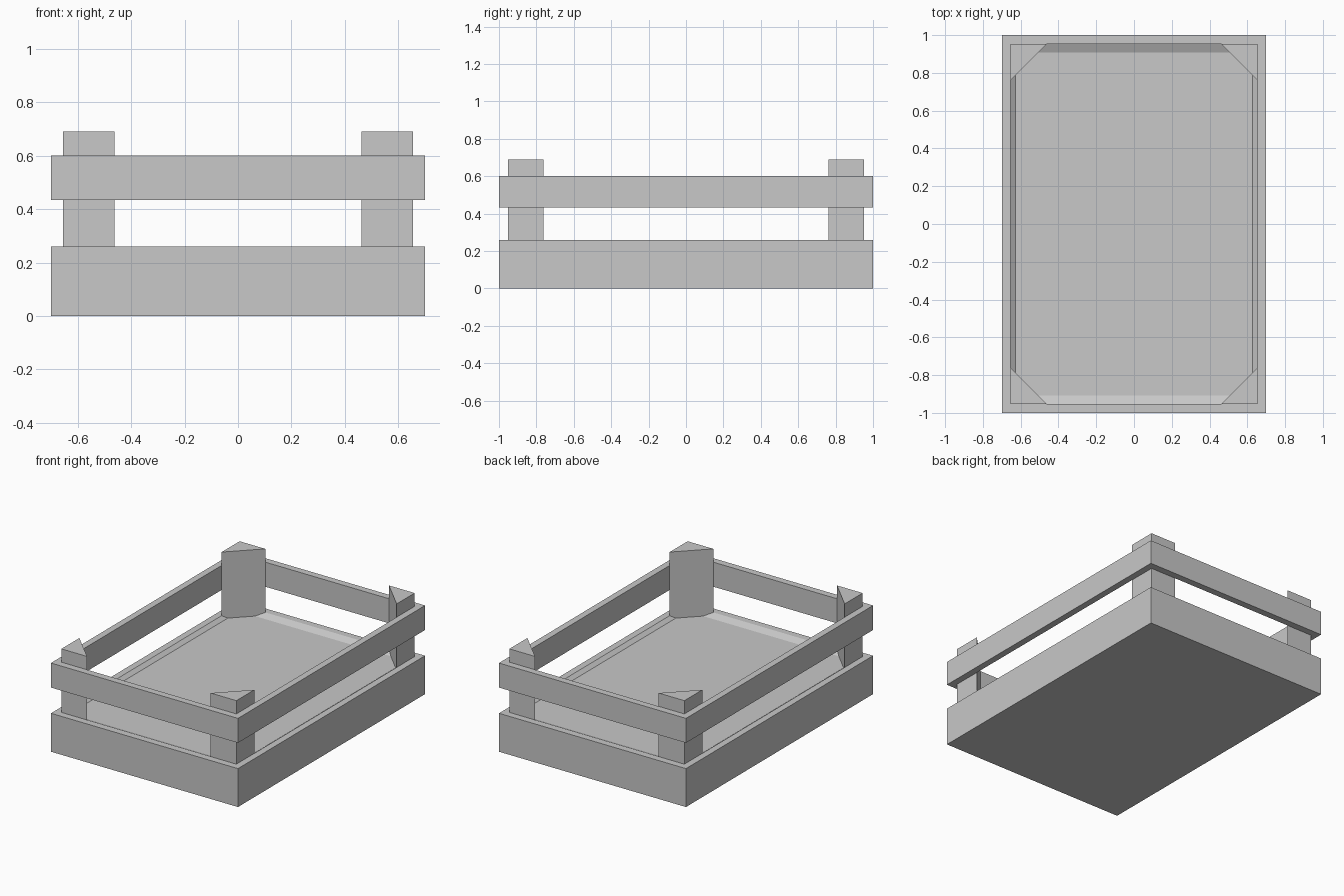
import bpy
import bmesh

if "Cube" in bpy.data.objects:
    bpy.data.objects.remove(bpy.data.objects["Cube"], do_unlink=True)

grey = bpy.data.materials.new("plain grey")
grey.use_nodes = True
grey.diffuse_color = (0.58, 0.58, 0.58, 1)
grey.node_tree.nodes["Principled BSDF"].inputs["Base Color"].default_value = (0.58, 0.58, 0.58, 1)

OUTER = (0.70, 1.0)
INNER = (0.655, 0.953)
FLOOR = (0.628, 0.908)
POST = 0.192


def finish(name, bm):
    bmesh.ops.recalc_face_normals(bm, faces=bm.faces)
    mesh = bpy.data.meshes.new(name)
    bm.to_mesh(mesh)
    bm.free()
    mesh.materials.append(grey)
    obj = bpy.data.objects.new(name, mesh)
    bpy.context.collection.objects.link(obj)
    return obj


def loop(bm, half, z):
    x, y = half
    return [bm.verts.new((sx * x, sy * y, z))
            for sx, sy in ((-1, -1), (1, -1), (1, 1), (-1, 1))]


def bridge(bm, a, b):
    n = len(a)
    for i in range(n):
        j = (i + 1) % n
        bm.faces.new((a[i], a[j], b[j], b[i]))


# Base: solid tray with a shallow dished top
bm = bmesh.new()
rings = [loop(bm, OUTER, 0), loop(bm, OUTER, 0.26),
         loop(bm, INNER, 0.26), loop(bm, FLOOR, 0.24)]
for a, b in zip(rings, rings[1:]):
    bridge(bm, a, b)
bm.faces.new(rings[0])
bm.faces.new(rings[-1])
finish("base_tray", bm)

# Upper rail: rectangular frame of boards
bm = bmesh.new()
rings = [loop(bm, OUTER, 0.434), loop(bm, OUTER, 0.60),
         loop(bm, INNER, 0.60), loop(bm, INNER, 0.434)]
for a, b in zip(rings, rings[1:] + rings[:1]):
    bridge(bm, a, b)
finish("upper_rail", bm)

# Corner posts: triangular prisms tucked inside the boards
for sx, side in ((-1, "right"), (1, "left")):
    for sy, end in ((-1, "front"), (1, "back")):
        bm = bmesh.new()
        x, y = INNER
        plan = [(x, y), (x - POST, y), (x, y - POST)]
        low = [bm.verts.new((sx * px, sy * py, 0.2)) for px, py in plan]
        high = [bm.verts.new((sx * px, sy * py, 0.69)) for px, py in plan]
        bridge(bm, low, high)
        bm.faces.new(low)
        bm.faces.new(high)
        finish(f"{end}_{side}_post", bm)
